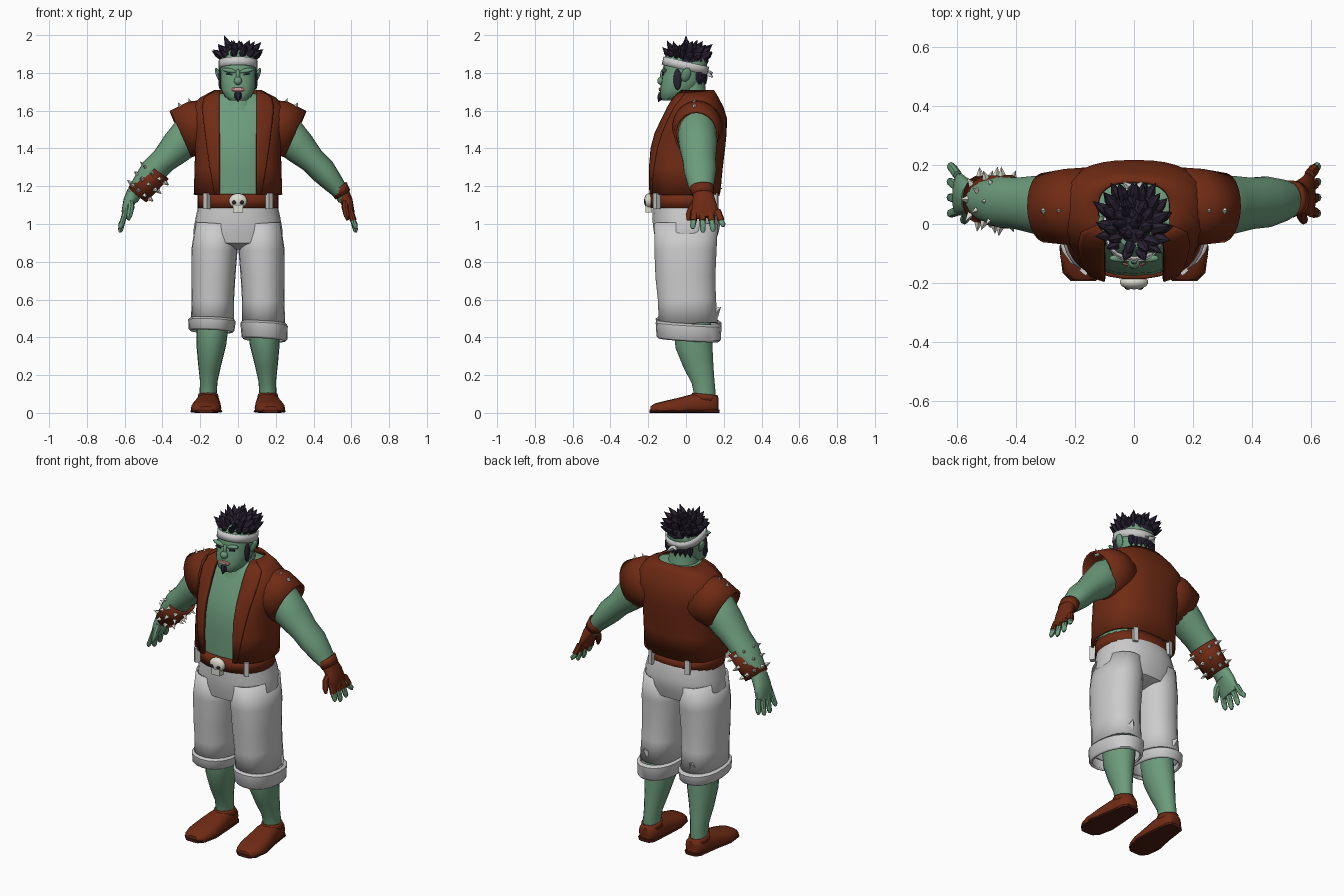
import bpy, bmesh, math, random
from mathutils import Vector as V, Matrix

if "Cube" in bpy.data.objects:
    bpy.data.objects.remove(bpy.data.objects["Cube"])
random.seed(4)
PI = math.pi

def mat(name, c):
    m = bpy.data.materials.new(name)
    m.diffuse_color = (*c, 1)
    m.use_nodes = True
    m.node_tree.nodes["Principled BSDF"].inputs["Base Color"].default_value = m.diffuse_color
    return m
SKIN = mat("green_skin", (.15, .33, .20)); LEATHER = mat("brown_leather", (.16, .024, .007))
HAIR = mat("dark_hair", (.022, .016, .032)); BONE = mat("bone", (.72, .71, .62))
LIP = mat("lip", (.45, .15, .15)); SOLE = mat("dark_sole", (.07, .012, .005))

def finish(name, bm, m=None, thick=0, smooth=True):
    bmesh.ops.recalc_face_normals(bm, faces=bm.faces)
    me = bpy.data.meshes.new(name)
    bm.to_mesh(me); bm.free()
    if smooth:
        me.shade_smooth(); me.set_sharp_from_angle(angle=.75)
    if m: me.materials.append(m)
    ob = bpy.data.objects.new(name, me)
    bpy.context.collection.objects.link(ob)
    if thick:
        mod = ob.modifiers.new("thickness", 'SOLIDIFY'); mod.thickness = thick
        mod.offset = -1
    return ob

def pw(v, e): return math.copysign(abs(v) ** e, v)

def frame(t):
    ref = V((0, 0, 1)) if abs(t.y) > .8 else V((0, 1, 0))
    a = ref.cross(t).normalized()
    return a, t.cross(a).normalized()

# loft through rings (x, y, z, side radius, depth radius)
def tube(name, pts, m=None, n=18, e=1, axis=None, cap=True, thick=0, s=1, floor=None):
    bm = bmesh.new(); rings = []
    P = [V((p[0] * s, p[1], p[2])) for p in pts]
    for i, p in enumerate(pts):
        t = V(axis) if axis else P[min(i + 1, len(P) - 1)] - P[max(i - 1, 0)]
        a, b = frame(t.normalized()); r = []
        for k in range(n):
            q = 2 * PI * k / n
            co = P[i] + a * p[3] * pw(math.cos(q), e) + b * p[4] * pw(math.sin(q), e)
            if floor is not None: co.z = max(co.z, floor)
            r.append(bm.verts.new(co))
        rings.append(r)
    for r0, r1 in zip(rings, rings[1:]):
        for k in range(n):
            bm.faces.new((r0[k], r0[(k + 1) % n], r1[(k + 1) % n], r1[k]))
    if cap:
        bm.faces.new(rings[0]); bm.faces.new(rings[-1])
    return finish(name, bm, m, thick)

# level stack of rings (z, half width, front y, back y)
def stack(name, rows, m=None, **k):
    return tube(name, [(0, (f + b) / 2, z, w, (b - f) / 2) for z, w, f, b in rows], m, axis=(0, 0, 1), **k)

def blob(name, c, r, m=None, rot=(0, 0, 0)):
    bm = bmesh.new()
    bmesh.ops.create_uvsphere(bm, u_segments=14, v_segments=9, radius=1)
    R = Matrix.Rotation(rot[2], 4, 'Z') @ Matrix.Rotation(rot[1], 4, 'Y') @ Matrix.Rotation(rot[0], 4, 'X')
    bm.transform(Matrix.Translation(c) @ R @ Matrix.Diagonal((*r, 1)))
    return finish(name, bm, m)

def box(name, c, size, m=None, ry=0, rz=0):
    bm = bmesh.new()
    bmesh.ops.create_cube(bm, size=1)
    bm.transform(Matrix.Translation(c) @ Matrix.Rotation(rz, 4, 'Z') @ Matrix.Rotation(ry, 4, 'Y') @ Matrix.Diagonal((*size, 1)))
    return finish(name, bm, m, smooth=False)

# many pointed spikes (base, tip, radius) in one mesh
def spikes(name, items, m, sides=4, belly=0):
    bm = bmesh.new()
    for b, t, r in items:
        b, t = V(b), V(t); u, v = frame((t - b).normalized())
        ring = lambda c, rr: [bm.verts.new(c + (u * math.cos(q) + v * math.sin(q)) * rr)
                              for q in [2 * PI * k / sides for k in range(sides)]]
        rings = [ring(b, r)]
        if belly: rings.append(ring(b.lerp(t, .5), r * belly))
        tip = bm.verts.new(t)
        bm.faces.new(rings[0])
        for k in range(sides):
            j = (k + 1) % sides
            if belly: bm.faces.new((rings[0][k], rings[0][j], rings[1][j], rings[1][k]))
            bm.faces.new((rings[-1][k], rings[-1][j], tip))
    return finish(name, bm, m, smooth=False)

# sleeveless jacket, open at the front
ROWS = [(1.155, .235, -.195, .18), (1.3, .23, -.198, .195), (1.4, .228, -.19, .207), (1.48, .235, -.168, .215),
        (1.56, .255, -.128, .217), (1.62, .245, -.098, .198), (1.67, .2, -.07, .172), (1.71, .125, -.04, .148)]
def shell(name, rows, widths=None, off=0, s=1, n=34, e=.8):
    bm = bmesh.new(); grid = []
    for i, (z, w, f, b) in enumerate(rows):
        w, f, b = w + off, f - off, b + off
        ang = lambda x: math.asin(min(x / w, 1) ** (1 / e))
        t0 = ang(.1); t1 = ang(widths[i]) if widths else 2 * PI - t0
        grid.append([bm.verts.new((s * w * pw(math.sin(t), e), (f + b) / 2 - (b - f) / 2 * pw(math.cos(t), e), z))
                     for t in [t0 + (t1 - t0) * k / n for k in range(n + 1)]])
    for r0, r1 in zip(grid, grid[1:]):
        for k in range(n): bm.faces.new((r0[k], r0[k + 1], r1[k + 1], r1[k]))
    return finish(name, bm, LEATHER, .012)
shell("vest", ROWS)

# torso and neck
stack("torso", [(1.1, .2, -.175, .15)] + [(z, w - .02, f + .022, b - .02) for z, w, f, b in ROWS[:-1]]
      + [(1.69, .1, -.04, .12)], SKIN, n=24, e=.85)
stack("neck", [(1.6, .11, -.09, .13), (1.67, .085, -.065, .11), (1.76, .075, -.05, .1)], SKIN)

# head and face
stack("head", [(1.655, .045, -.125, -.04), (1.675, .07, -.138, .02), (1.71, .09, -.138, .06), (1.76, .097, -.13, .09),
               (1.82, .097, -.122, .11), (1.88, .093, -.115, .115), (1.92, .06, -.08, .08)], SKIN, n=20, e=.85)
blob("nose", (0, -.132, 1.758), (.022, .02, .022), SKIN)
blob("nose_bridge", (0, -.123, 1.785), (.012, .014, .035), SKIN)
blob("mouth", (0, -.134, 1.712), (.04, .01, .012), LIP)
box("teeth", (0, -.143, 1.715), (.04, .006, .007), BONE)
spikes("goatee", [((0, -.125, 1.69), (0, -.148, 1.645), .024)], HAIR, 6, .8)

for s in (-1, 1):
    blob("brow", (s * .045, -.116, 1.812), (.04, .014, .012), SKIN, (0, s * -.2, 0))
    box("eye", (s * .045, -.121, 1.793), (.034, .01, .009), HAIR, s * -.2)
    blob("ear", (s * .105, 0, 1.79), (.012, .025, .04), SKIN, (-.3, s * .35, 0))
    blob("sideburn", (s * .093, -.045, 1.765), (.012, .022, .055), HAIR)

# headband with knot tails
band_n = V((0, .22, .97))
tube("headband", [(*(V((0, -.003, 1.838)) + band_n * d), .104, .124) for d in (-.022, .022)],
     n=24, e=.9, axis=band_n, cap=False, thick=.012)
spikes("headband_tails", [((0, .11, 1.80), (x, .145, z), .014) for x, z in ((-.04, 1.80), (.03, 1.775))], None, 4, .9)

# hair cap and locks
blob("hair_cap", (0, .01, 1.872), (.098, .112, .066), HAIR)
blob("hair_back", (0, .045, 1.80), (.088, .07, .065), HAIR)
locks = [((-.035, 0, 1.91), (-.075, .0, 2.0), .022), ((-.02, .03, 1.91), (-.035, .06, 1.975), .022)]
for lat, count in ((8, 16), (32, 13), (58, 9), (82, 4)):
    for k in range(count):
        lon = 2 * PI * (k + random.random() * .6) / count; la = math.radians(lat)
        nrm = V((math.cos(la) * math.cos(lon), math.cos(la) * math.sin(lon), math.sin(la)))
        base = V((0, .01, 1.875)) + V((nrm.x * .08, nrm.y * .092, nrm.z * .05))
        tip = base + (nrm + V((0, .45, .4))).normalized() * random.uniform(.06, .095)
        tip.z = min(tip.z, random.uniform(1.945, 1.975)); tip.x = max(-.14, min(.135, tip.x))
        tip.y = max(-.125, min(.14, tip.y))
        locks.append((base, tip, .022))
for k in range(7):
    x = (k - 3) * .024
    locks.append(((x, .095 - abs(x) * .4, 1.80), (x * 1.1, .105 - abs(x) * .5, 1.735), .02))
spikes("hair_locks", locks, HAIR, 6, .8)

# hips, belt and buckle
stack("trouser_hips", [(.865, .1, -.07, .07), (.9, .225, -.16, .155), (.96, .237, -.172, .175), (1.03, .225, -.18, .188),
                       (1.12, .205, -.175, .165)], n=26, e=.88)
stack("belt", [(1.085, .214, -.188, .17), (1.16, .214, -.188, .165)], LEATHER, n=26, e=.88, cap=False, thick=.02)
blob("buckle_skull", (0, -.197, 1.122), (.05, .025, .04), BONE)
box("buckle_jaw", (0, -.197, 1.082), (.055, .034, .04), BONE)
for s in (-1, 1):
    blob("buckle_eye", (s * .02, -.215, 1.115), (.012, .008, .011), HAIR)
    box("belt_loop_front", (s * .165, -.155, 1.122), (.028, .03, .085), rz=s * .7)
    box("belt_loop_back", (s * .12, .153, 1.122), (.028, .03, .085), rz=-s * .25)

for s in (-1, 1):
    # lapels, cap sleeves and shoulder studs
    shell("lapel", ROWS, (.125, .15, .165, .175, .185, .19, .18, .12), .008, s, 6)
    tube("cap_sleeve", [(.13, .06, 1.52, .14, .135), (.225, .058, 1.512, .142, .13), (.305, .055, 1.475, .136, .118)],
         LEATHER, 22, cap=False, thick=.012, s=s)
    spikes("shoulder_studs", [((s * .25, .045, 1.63), (s * .262, .045, 1.668), .015),
                              ((s * .3, .045, 1.605), (s * .316, .045, 1.645), .022)], BONE)
    # arms and hands
    tube("arm", [(.16, .06, 1.54, .09, .09), (.26, .06, 1.47, .102, .105), (.325, .065, 1.405, .09, .1),
                 (.395, .07, 1.335, .07, .088), (.45, .075, 1.28, .07, .087), (.51, .08, 1.21, .054, .07),
                 (.55, .085, 1.16, .04, .05), (.565, .09, 1.13, .036, .05)], SKIN, s=s)
    hand = LEATHER if s > 0 else SKIN
    tube("palm", [(.55, .088, 1.165, .04, .052), (.575, .095, 1.12, .033, .062), (.592, .1, 1.065, .025, .073),
                  (.6, .105, 1.035, .014, .066)], hand, 14, .9, s=s)
    for i in range(4):
        y, d, low = .045 + .04 * i, -.006 + .009 * i, (.975, .955, .96, .985)[i]
        tube("finger", [(.597, y, 1.06, .015, .017), (.612, y + d, 1.01, .015, .016), (.622, y + d * 1.5, low + .012, .013, .014),
                        (.624, y + d * 1.5, low, .006, .007)], SKIN, 8, s=s)
        if s > 0:
            tube("glove_finger", [(.594, y, 1.07, .018, .02), (.611, y + d, 1.018, .018, .019)], LEATHER, 8, s=s)
    tube("thumb", [(.57, .07, 1.13, .02, .024), (.567, .03, 1.085, .018, .02), (.575, .014, 1.045, .015, .016),
                   (.58, .012, 1.02, .007, .008)], hand, 8, s=s)
    # trouser legs and rolled cuffs
    tube("trouser_leg", [(.115, 0, 1.0, .11, .17), (.125, -.003, .86, .122, .166), (.13, -.003, .72, .116, .16),
                         (.133, .005, .6, .112, .155), (.136, .012, .47, .114, .158)], n=22, e=.9, s=s, cap=False, thick=.01)
    z0, z1, tilt = (.43, .5, .04) if s < 0 else (.385, .48, -.1)
    up = V((-s * tilt if s < 0 else .06, .06, 1)).normalized()
    tube("trouser_cuff", [(.137, .012, z1, .116, .16), (.138, .014, z1 - .012, .126, .175),
                          (.14, .014, z0 + .01, .121, .17), (.14, .014, z0, .112, .16)], n=20, e=.9, axis=up,
         cap=False, thick=.014, s=s)
    spikes("cuff_fold", [((s * .15, .15, .53), (s * .16, .185, .56), .03)], None, 4)
    # lower legs and shoes
    tube("lower_leg", [(.13, .03, .6, .08, .09), (.137, .035, .44, .084, .102), (.142, .042, .36, .079, .1),
                       (.15, .065, .26, .062, .082), (.155, .09, .17, .047, .062), (.158, .1, .1, .045, .058),
                       (.16, .1, .05, .045, .055)], SKIN, s=s)
    tube("shoe", [(.155, .172, .04, .03, .04), (.156, .155, .045, .05, .05), (.158, .09, .045, .06, .06),
                  (.16, .035, .04, .066, .06), (.166, -.04, .025, .078, .055), (.17, -.11, .02, .08, .044),
                  (.172, -.165, .018, .066, .032), (.172, -.188, .015, .038, .02)], LEATHER, 16, .8,
         axis=(0, -1, 0), s=s, floor=.004)
    tube("shoe_sole", [(.155, .178, .009, .036, .009), (.156, .155, .009, .056, .009), (.16, .03, .009, .07, .009),
                       (.168, -.08, .009, .085, .009), (.172, -.165, .009, .07, .009), (.172, -.193, .009, .042, .009)],
         SOLE, 12, .5, axis=(0, -1, 0), s=s)
    tube("shoe_collar", [(.158, .098, .07, .058, .074), (.158, .1, .1, .052, .068)], LEATHER, 16, axis=(0, .1, 1),
         cap=False, thick=.012, s=s)

# glove cuff on one wrist, spiked bracer on the other
tube("glove_cuff", [(.53, .085, 1.195, .052, .064), (.555, .088, 1.155, .046, .056)], LEATHER, cap=False, thick=.01)
p0, p1 = V((-.425, .075, 1.285)), V((-.532, .085, 1.155))
tube("bracer", [(*p0, .074, .092), (*p1, .062, .079)], LEATHER, cap=False, thick=.012)
a, b = frame((p1 - p0).normalized())
studs = []
for row, f in enumerate((.15, .5, .85)):
    for k in range(9):
        q = 2 * PI * (k + .5 * (row % 2)) / 9
        d = a * math.cos(q) * (.072 - .012 * f) + b * math.sin(q) * (.09 - .012 * f)
        c = p0.lerp(p1, f) + d
        studs.append((c, c + d.normalized() * .032, .014))
spikes("bracer_studs", studs, BONE)
